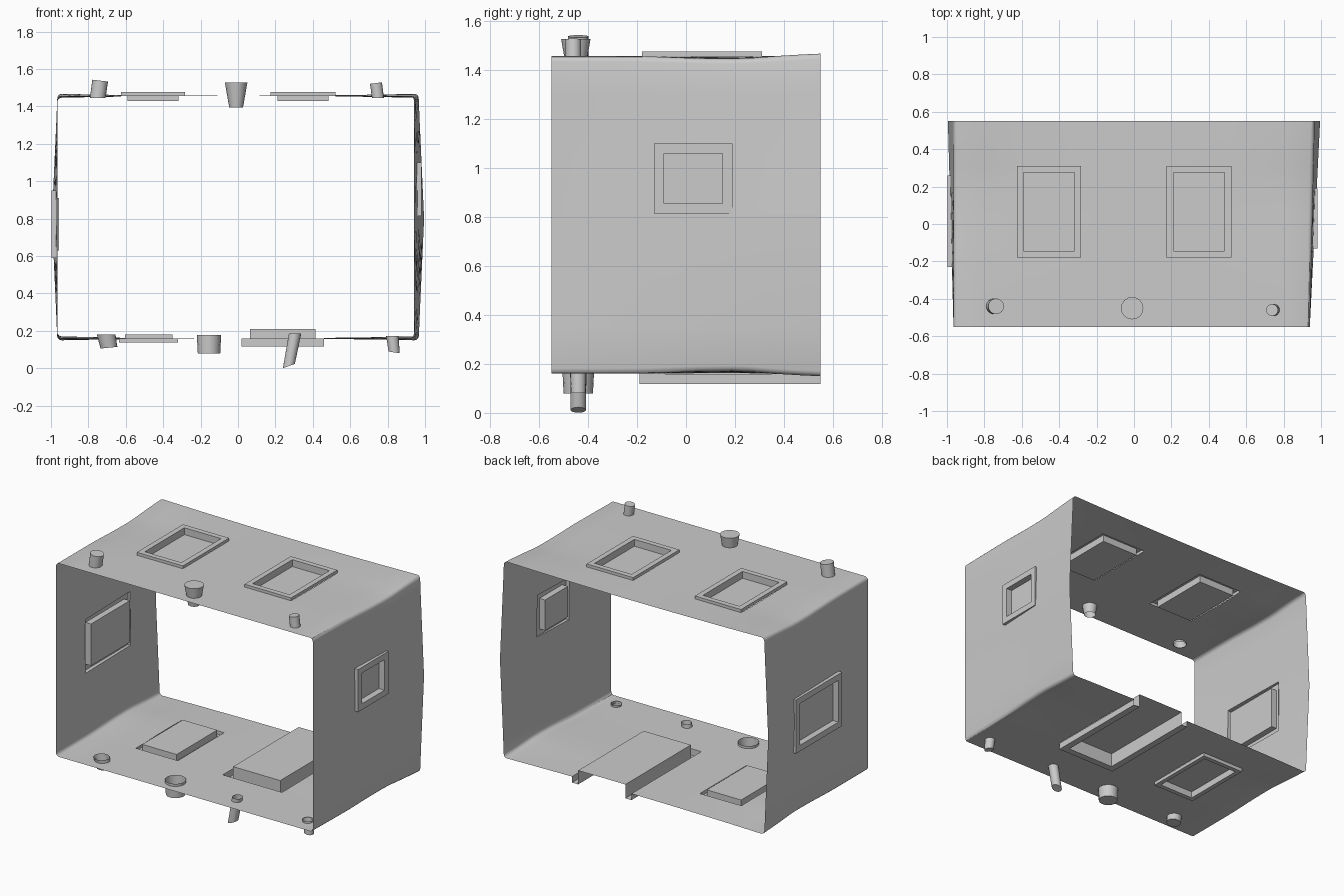
import bpy, bmesh, math

if "Cube" in bpy.data.objects:
    bpy.data.objects.remove(bpy.data.objects["Cube"])

X, Z0, Z1, R = 0.965, 0.16, 1.457, 0.022
YP = (-0.515, -0.37)          # strip of the shell that holds the pipes

# panels: wall, (a0, a1) along the wall, (y0, y1), rim level, recess level, rim width, open back
PANELS = [
    ("roof_hatch_left", "roof", (-0.625, -0.283), (-0.18, 0.31), 1.476, 1.43, 0.035, False),
    ("roof_hatch_right", "roof", (0.175, 0.52), (-0.18, 0.31), 1.476, 1.43, 0.035, False),
    ("floor_hatch_left", "floor", (-0.635, -0.32), (-0.18, 0.31), 0.138, 0.182, 0.03, False),
    ("floor_bay", "floor", (0.02, 0.46), (-0.19, 0.55), 0.117, 0.21, 0.045, True),
    ("right_window", "right", (0.815, 1.10), (-0.13, 0.19), 0.982, 0.94, 0.04, False),
    ("left_window", "left", (0.59, 0.95), (-0.23, 0.26), -0.998, -0.957, 0.04, False),
]
# pipes: wall, open end, capped end, open radius, capped radius, slope of the capped end
PIPES = [
    ("roof", (-0.75, -0.44, 1.445), (-0.737, -0.44, 1.538), 0.042, 0.042, -0.12),
    ("roof", (-0.01, -0.45, 1.395), (-0.01, -0.45, 1.527), 0.037, 0.06, 0),
    ("roof", (0.748, -0.46, 1.445), (0.738, -0.46, 1.525), 0.032, 0.032, 0.12),
    ("floor", (-0.705, -0.44, 0.182), (-0.69, -0.43, 0.11), 0.05, 0.045, 0.1),
    ("floor", (-0.155, -0.44, 0.178), (-0.155, -0.44, 0.08), 0.065, 0.06, 0),
    ("floor", (0.305, -0.44, 0.185), (0.272, -0.44, 0.012), 0.033, 0.032, 0.35),
    ("floor", (0.825, -0.44, 0.172), (0.835, -0.44, 0.085), 0.033, 0.03, -0.15),
]


def clamp(v):
    return max(0.0, min(1.0, v))


def warp(x, y, z):
    """Gentle waviness of the shell: walls flare to the back, roof and floor sag at the sides."""
    t = (y + 0.55) / 1.1
    tri = 1 - abs(z - 0.8) / 0.66
    k = clamp((abs(x) - 0.8) / (X - 0.8))
    dx = (-0.025 + t * (0.025 + 0.03 * tri)) if x > 0 else -t * 0.03 * tri
    dip = math.exp(-((y - 0.15) / 0.22) ** 2) * 0.012 - 0.012 * clamp((y - 0.25) / 0.3)
    s = clamp(abs(x)) ** 2
    dz = s * dip * (clamp((0.35 - z) / 0.15) - clamp((z - 1.3) / 0.15))
    return (x + k * dx, y, z + dz)


def finish(name, bm):
    bmesh.ops.remove_doubles(bm, verts=bm.verts, dist=1e-5)
    bmesh.ops.recalc_face_normals(bm, faces=bm.faces)
    me = bpy.data.meshes.new(name)
    bm.to_mesh(me)
    bm.free()
    ob = bpy.data.objects.new(name, me)
    bpy.context.collection.objects.link(ob)
    bpy.ops.object.select_all(action='DESELECT')
    ob.select_set(True)
    bpy.context.view_layer.objects.active = ob
    bpy.ops.object.shade_smooth_by_angle(angle=math.radians(30))


def on_wall(wall, a):
    return {"floor": (a, Z0), "roof": (a, Z1), "right": (X, a), "left": (-X, a)}[wall]


def pipe_at_wall(p):
    """Centre and radius of a pipe where it meets the shell."""
    wall, o, c, r0, r1, _ = p
    t = ((Z0 if wall == "floor" else Z1) - o[2]) / (c[2] - o[2])
    return o[0] + t * (c[0] - o[0]), o[1] + t * (c[1] - o[1]), r0 + t * (r1 - r0)


def perimeter():
    """Points around the tube, tagged by wall, with rounded corners."""
    pts = []
    corners = {"floor": (X - R, Z0 + R, -90), "right": (X - R, Z1 - R, 0),
               "roof": (-X + R, Z1 - R, 90), "left": (-X + R, Z0 + R, 180)}
    for wall in ("floor", "right", "roof", "left"):
        flat = wall in ("floor", "roof")
        lo, hi = (-X + R, X - R) if flat else (Z0 + R, Z1 - R)
        marks = {lo, hi} | set([-0.8, 0, 0.8] if flat else [0.35, 0.8, 1.05, 1.3])
        for p in PANELS:
            if p[1] == wall:
                marks |= set(p[2])
        for p in PIPES:
            if p[0] == wall:
                cx = pipe_at_wall(p)[0]
                marks = {m for m in marks if abs(m - cx) >= 0.07} | {cx - 0.07, cx + 0.07}
        for a in sorted(marks, reverse=wall in ("roof", "left")):
            pts.append((wall, a) + on_wall(wall, a))
        cx, cz, a0 = corners[wall]
        for d in (30, 60):
            g = math.radians(a0 + d)
            pts.append(("corner", 0, cx + R * math.cos(g), cz + R * math.sin(g)))
    return pts


# Shell: open tube with cut-outs for panels and round holes for pipes
def shell():
    bm = bmesh.new()
    ys = sorted({-0.55, 0.05, 0.4, 0.475, 0.55, *YP} | {y for p in PANELS for y in p[3]})
    pts = perimeter()

    def face(vs):
        bm.faces.new([bm.verts.new(warp(*v)) for v in vs])

    for i, a in enumerate(pts):
        b = pts[(i + 1) % len(pts)]
        wall = a[0] if a[0] == b[0] else "corner"
        m = (a[1] + b[1]) / 2
        for y0, y1 in zip(ys, ys[1:]):
            ym = (y0 + y1) / 2
            if any(p[1] == wall and p[2][0] < m < p[2][1] and p[3][0] < ym < p[3][1]
                   for p in PANELS):
                continue
            hole = [pipe_at_wall(p) for p in PIPES if p[0] == wall
                    and y0 == YP[0] and abs(pipe_at_wall(p)[0] - m) < 0.03]
            if hole:
                cx, cy, r = hole[0]
                x0, x1 = sorted((a[2], b[2]))
                sq = [(x1, y1), (x0, y1), (x0, y0), (x1, y0)]
                for q in range(4):
                    arc = [math.radians(45 + 90 * q + 22.5 * k) for k in range(5)]
                    ring = [(cx + r * math.cos(g), cy + r * math.sin(g)) for g in arc]
                    face([(x, y, a[3]) for x, y in [sq[(q + 1) % 4], sq[q]] + ring])
            else:
                face([(a[2], y0, a[3]), (b[2], y0, b[3]), (b[2], y1, b[3]), (a[2], y1, a[3])])
    finish("tunnel_shell", bm)


# Recessed panels: rim steps outward, then the box sinks inward
def panel(name, wall, ar, yr, rim, deep, w, open_back):
    bm = bmesh.new()
    flat = wall in ("floor", "roof")

    def loop(inset, level):
        a0, a1 = ar[0] + inset, ar[1] - inset
        y0, y1 = yr[0] + inset, yr[1] - (0 if open_back else inset)
        out = []
        for a, y in ((a0, y0), (a1, y0), (a1, y1), (a0, y1)):
            if level is None:
                x, z = on_wall(wall, a)
                co = warp(x, y, z)
            else:
                co = (a, y, level) if flat else (level, y, a)
            out.append(bm.verts.new(co))
        return out

    loops = [loop(0, None), loop(0, rim), loop(w, rim), loop(w, deep)]
    for p, q in zip(loops, loops[1:]):
        for k in range(4):
            if open_back and k == 2:
                continue
            n = (k + 1) % 4
            bm.faces.new((p[k], p[n], q[n], q[k]))
    bm.faces.new(loops[-1])
    finish(name, bm)


# Pipe stubs: tube open to the inside, capped outside
def pipe(name, o, c, r0, r1, slope):
    bm = bmesh.new()
    rings = []
    for (x, y, z), r, s in ((o, r0, 0), (c, r1, slope)):
        rings.append([bm.verts.new((x + r * math.cos(g), y + r * math.sin(g),
                                    z + s * r * math.cos(g)))
                      for g in (math.tau * k / 16 for k in range(16))])
    for k in range(16):
        n = (k + 1) % 16
        bm.faces.new((rings[0][k], rings[0][n], rings[1][n], rings[1][k]))
    bm.faces.new(rings[1])
    finish(name, bm)


shell()
for p in PANELS:
    panel(*p)
for i, p in enumerate(PIPES):
    pipe(f"{p[0]}_pipe_{i + 1}", *p[1:])
